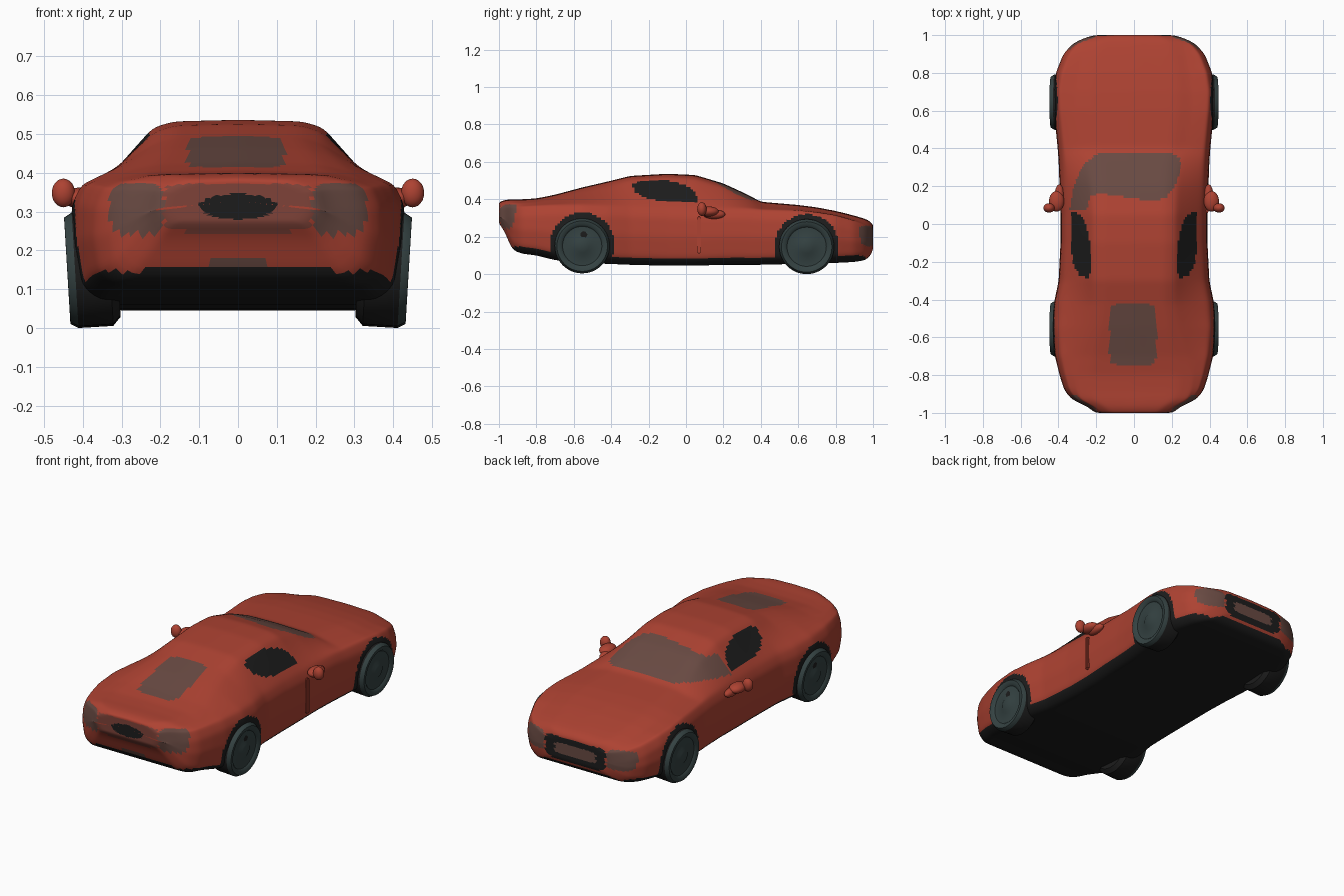
import bpy, bmesh, math
from mathutils import Matrix, Vector

if "Cube" in bpy.data.objects:
    bpy.data.objects.remove(bpy.data.objects["Cube"])

def material(name, rgb):
    m = bpy.data.materials.new(name)
    m.diffuse_color = (*rgb, 1)
    m.use_nodes = True
    m.node_tree.nodes["Principled BSDF"].inputs["Base Color"].default_value = m.diffuse_color
    return m

RED = material("red paint", (0.42, 0.055, 0.032))
BLACK = material("black trim", (0.012, 0.012, 0.012))
BROWN = material("brown glass", (0.14, 0.068, 0.055))
GREY = material("grey green wheel", (0.035, 0.055, 0.055))
FADED = material("faded red", (0.21, 0.055, 0.04))

def finish(bm, name, mats):
    bmesh.ops.recalc_face_normals(bm, faces=bm.faces)
    me = bpy.data.meshes.new(name)
    bm.to_mesh(me)
    bm.free()
    for m in mats:
        me.materials.append(m)
    ob = bpy.data.objects.new(name, me)
    bpy.context.collection.objects.link(ob)
    bpy.ops.object.select_all(action='DESELECT')
    ob.select_set(True)
    bpy.context.view_layer.objects.active = ob
    bpy.ops.object.shade_smooth_by_angle(angle=math.radians(40))
    return ob

def inside(u, v, poly):
    hit = False
    for (a, b), (c, d) in zip(poly, poly[1:] + poly[:1]):
        if (b > v) != (d > v) and u < (c - a) * (v - b) / (d - b) + a:
            hit = not hit
    return hit

def oval(u, v, cu, cv, ru, rv, p=4):
    return abs((u - cu) / ru) ** p + abs((v - cv) / rv) ** p < 1

# Body stations: y, half width, bottom, belt height, top half width, top height
STATIONS = [
    (-1.0, .21, .27, .35, .17, .385), (-.97, .24, .23, .355, .20, .397),
    (-.93, .33, .13, .355, .28, .40), (-.88, .37, .11, .36, .30, .40),
    (-.8, .395, .10, .365, .31, .405), (-.7, .42, .075, .37, .28, .425),
    (-.55, .435, .06, .37, .24, .465), (-.42, .425, .055, .365, .215, .495),
    (-.3, .40, .05, .36, .215, .525), (-.1, .39, .045, .355, .22, .537),
    (.05, .39, .045, .35, .22, .53), (.2, .395, .05, .35, .225, .485),
    (.33, .40, .05, .35, .24, .425), (.4, .405, .05, .345, .27, .387),
    (.6, .425, .055, .34, .30, .37), (.7, .43, .06, .33, .30, .357),
    (.8, .415, .06, .315, .29, .338), (.9, .375, .065, .285, .27, .313),
    (.96, .32, .075, .26, .25, .295), (.99, .25, .10, .245, .20, .28),
    (1.0, .22, .13, .24, .17, .265)]
COUNTS = [24, 4, 8, 8, 5, 14, 5, 12]

def section(y, w, zb, zs, tw, zt):
    key = [(0, zb), (.85 * w, zb), (.96 * w, zb + .035), (w, (zb + zs) / 2),
           (.985 * w, zs - .05), (.93 * w, zs), (tw, zt - .02), (.75 * tw, zt - .004), (0, zt)]
    half = []
    for (a, b), (c, d), n in zip(key, key[1:], COUNTS):
        half += [(a + (c - a) * i / n, b + (d - b) * i / n) for i in range(n)]
    half.append(key[-1])
    full = half + [(-x, z) for x, z in half[-2:0:-1]]
    return [Vector((x, y, z)) for x, z in full]

def cap(ring, steps=14):
    zs = [p.z for p in ring]
    c = Vector((0, ring[0].y, (min(zs) + max(zs)) / 2))
    return c, [[c + (p - c) * (k / steps) for p in ring] for k in range(1, steps)]

rings = []
for a, b in zip(STATIONS, STATIONS[1:]):
    n = max(1, math.ceil((b[0] - a[0]) / .013))
    rings += [section(*[p + (q - p) * i / n for p, q in zip(a, b)]) for i in range(n)]
rings.append(section(*STATIONS[-1]))
c0, tail = cap(rings[0])
c1, nose = cap(rings[-1])
rings = tail + rings + nose[::-1]

bm = bmesh.new()
vr = [[bm.verts.new(p) for p in r] for r in rings]
N = len(vr[0])
for r, s in zip(vr, vr[1:]):
    for i in range(N):
        bm.faces.new((r[i], r[(i + 1) % N], s[(i + 1) % N], s[i]))
for c, r in ((c0, vr[0]), (c1, vr[-1])):
    v = bm.verts.new(c)
    for i in range(N):
        bm.faces.new((v, r[i], r[(i + 1) % N]))
for _ in range(6):
    bmesh.ops.smooth_vert(bm, verts=bm.verts, factor=.5, use_axis_x=True, use_axis_y=True, use_axis_z=True)
reach = max(abs(v.co.y) for v in bm.verts)
for v in bm.verts:
    v.co.y /= reach
bmesh.ops.recalc_face_normals(bm, faces=bm.faces)

# Painted regions of the body
WHEELS = [(-.555, .158), (.645, .148)]
SIDE = [(-.285, .48), (-.26, .495), (-.18, .503), (-.08, .498), (.0, .475), (.045, .445),
        (.065, .405), (.055, .382), (-.08, .385), (-.2, .40), (-.27, .435)]
SHIELD = [(-.2, .37), (-.15, .378), (.2, .378), (.245, .35), (.25, .29), (.215, .2), (.17, .14), (.1, .12),
          (-.19, .165), (-.235, .14), (-.25, .08), (-.34, .08), (-.32, .2), (-.27, .31)]

def paint(c, n):
    x, y, z = c
    if (n.z < -.5 and z < .16) or (z < .085 and abs(y) < .8):
        return 1
    if abs(x) > .3 and any(math.hypot(y - a, z - b) < .172 for a, b in WHEELS):
        return 1
    if abs(n.x) > .3 and z > .37 and inside(y, z, SIDE):
        return 1
    if n.z > .2 and (inside(x, y, SHIELD) or oval(x, y, -.005, -.585, .125, .16, 8)):
        return 2
    if y < -.9 and n.y < -.15:                       # tail
        if oval(x, z, 0, .313, .10, .033, 2):
            return 1
        if oval(abs(x), z, .26, .308, .07, .065):
            return 2
        if oval(x, z, 0, .31, .19, .062, 8):
            return 3
        if oval(x, z, 0, .155, .11, .018, 2):
            return 2
    if y > .92 and n.y > .15:                        # nose
        if oval(x, z, 0, .19, .13, .032, 6):
            return 2
        if oval(x, z, 0, .19, .19, .065, 8):
            return 1
        if oval(abs(x), z, .27, .205, .075, .055):
            return 2
    return 0

for f in bm.faces:
    f.material_index = paint(f.calc_center_median(), f.normal)
finish(bm, "car_body", [RED, BLACK, BROWN, FADED])

# Wheels: turned profile (x offset, radius), grey outer face and black tread
PROFILE = [(-.13, 0), (-.13, .125), (-.11, .147), (-.02, .147), (0, .135), (-.002, .115),
           (-.012, .105), (-.012, .05), (-.003, .035), (-.003, 0)]
for side, sname in ((1, "right"), (-1, "left")):
    for (wy, wz), wname in zip(WHEELS, ("rear", "front")):
        bm = bmesh.new()
        loops = []
        for x, r in PROFILE:
            loops.append([bm.verts.new((side * x, r * math.cos(t), r * math.sin(t)))
                          for t in (2 * math.pi * i / 48 for i in range(48))] if r else
                         [bm.verts.new((side * x, 0, 0))])
        for k, (a, b) in enumerate(zip(loops, loops[1:])):
            for i in range(48):
                j = (i + 1) % 48
                vs = [a[i % len(a)], a[j % len(a)], b[j % len(b)], b[i % len(b)]]
                f = bm.faces.new(list(dict.fromkeys(vs)))
                f.material_index = 0 if k < 3 else 1
        tilt = Matrix.Rotation(side * .06, 4, 'Y')
        bm.transform(Matrix.Translation((side * .44, wy, .15)) @ tilt)
        low = min(v.co.z for v in bm.verts)
        bmesh.ops.translate(bm, verts=bm.verts, vec=(0, 0, -low + (.004 if wname == "rear" else 0)))
        finish(bm, f"{wname}_{sname}_wheel", [BLACK, GREY])

# Door mirrors: rounded head on a swept foot
for side, sname in ((1, "right"), (-1, "left")):
    bm = bmesh.new()
    for pos, size in (((.45, .085, .348), (.03, .025, .037)), ((.41, .12, .335), (.04, .055, .027)),
                      ((.395, .15, .32), (.025, .06, .025))):
        m = Matrix.Translation((side * pos[0], pos[1], pos[2])) @ Matrix.Diagonal((*size, 1))
        bmesh.ops.create_icosphere(bm, subdivisions=3, radius=1, matrix=m)
    finish(bm, f"{sname}_mirror", [RED])

# Raised door seam on the right side
bm = bmesh.new()
bmesh.ops.create_cube(bm, size=1, matrix=Matrix.Translation((.388, .07, .21)) @ Matrix.Diagonal((.02, .022, .2, 1)))
bmesh.ops.bevel(bm, geom=bm.edges[:], offset=.006, segments=2, affect='EDGES')
finish(bm, "door_seam", [RED])
